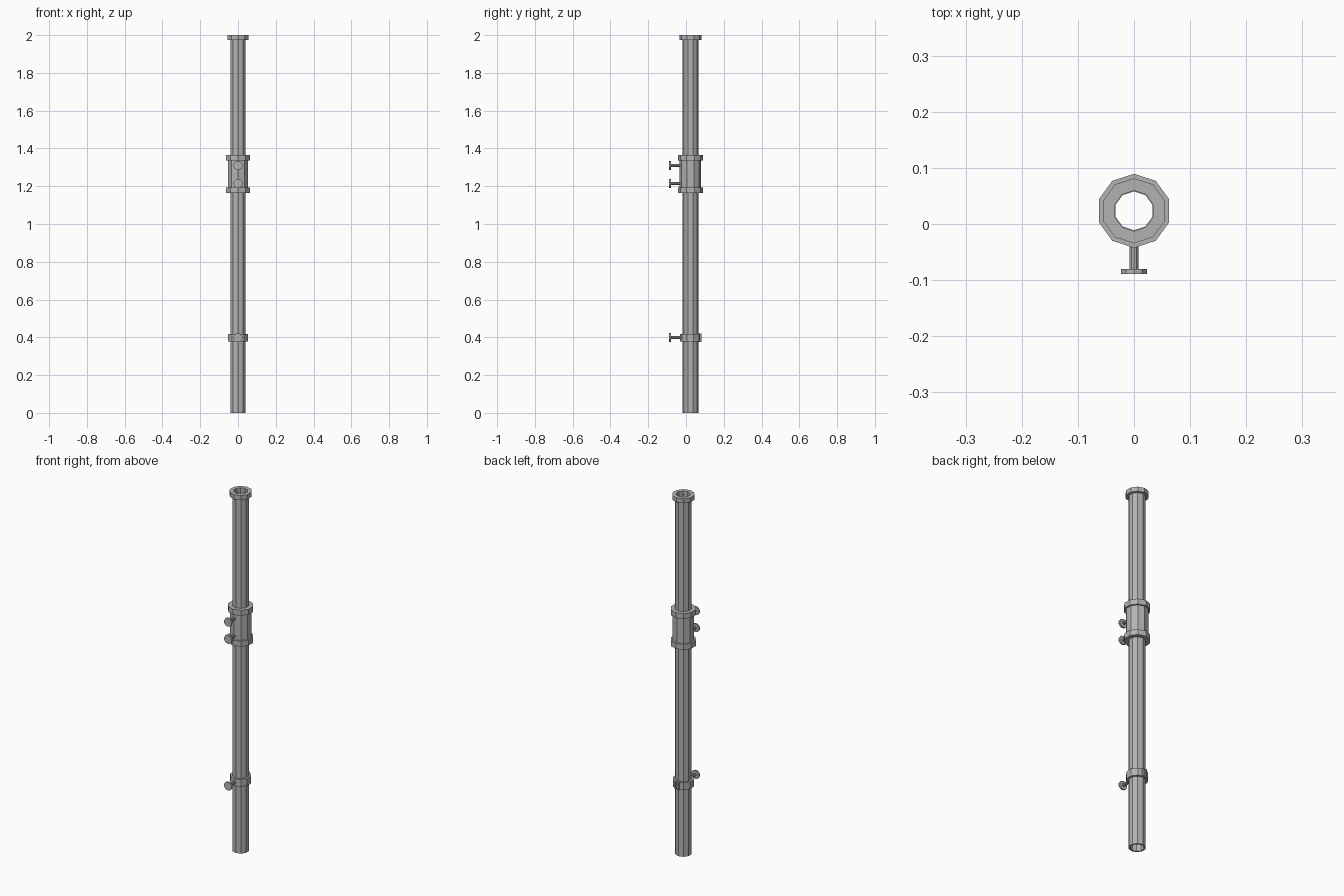
import bpy, bmesh, math
from mathutils import Matrix, Vector

cube = bpy.data.objects.get("Cube")
if cube:
    bpy.data.objects.remove(cube, do_unlink=True)

AXIS_Y = 0.0235   # pipe axis
SIDES = 10

metal = bpy.data.materials.new("grey metal")
metal.use_nodes = True
colour = (0.45, 0.45, 0.45, 1)
metal.diffuse_color = colour
metal.node_tree.nodes["Principled BSDF"].inputs["Base Color"].default_value = colour


def finish(name, bm):
    bmesh.ops.recalc_face_normals(bm, faces=bm.faces)
    mesh = bpy.data.meshes.new(name)
    bm.to_mesh(mesh)
    bm.free()
    mesh.materials.append(metal)
    obj = bpy.data.objects.new(name, mesh)
    bpy.context.scene.collection.objects.link(obj)
    return obj


def tube(name, z0, z1, outer, inner):
    """Hollow ten-sided tube around the pipe axis, one corner facing back."""
    bm = bmesh.new()
    profile = [(outer, z0), (outer, z1), (inner, z1), (inner, z0)]
    rings = []
    for i in range(SIDES):
        a = math.pi / 2 + math.tau * i / SIDES
        rings.append([bm.verts.new((r * math.cos(a), AXIS_Y + r * math.sin(a), z))
                      for r, z in profile])
    for i in range(SIDES):
        p, q = rings[i], rings[(i + 1) % SIDES]
        for j in range(4):
            k = (j + 1) % 4
            bm.faces.new((p[j], q[j], q[k], p[k]))
    return finish(name, bm)


def thumb_screw(name, z):
    """Stem with a flat round head, pointing to the front."""
    bm = bmesh.new()
    for y0, y1, r in ((-0.082, -0.025, 0.008), (-0.0893, -0.08, 0.024)):
        place = Matrix.Translation((0, (y0 + y1) / 2, z)) @ Matrix.Rotation(math.pi / 2, 4, 'X')
        bmesh.ops.create_cone(bm, cap_ends=True, segments=SIDES, radius1=r, radius2=r,
                              depth=y1 - y0, matrix=place)
    return finish(name, bm)


def block(name, centre, size):
    bm = bmesh.new()
    bmesh.ops.create_cube(bm, size=1, matrix=Matrix.Translation(centre) @ Matrix.Diagonal((*size, 1)))
    return finish(name, bm)


# Main pipe and top rim
tube("pipe", 0, 1.98, 0.043, 0.0345)
tube("top_rim", 1.975, 2, 0.058, 0.036)

# Coupling sleeve with a collar at each end
tube("sleeve", 1.17, 1.36, 0.057, 0.042)
tube("upper_collar", 1.335, 1.365, 0.066, 0.042)
tube("lower_collar", 1.163, 1.193, 0.066, 0.042)

# Lower clamp ring with a pair of tabs at the back
tube("clamp_ring", 0.378, 0.418, 0.055, 0.042)
for side, x in (("left", 0.009), ("right", -0.009)):
    block("clamp_tab_" + side, Vector((x, 0.074, 0.398)), (0.006, 0.018, 0.044))

# Thumb screws
thumb_screw("upper_screw", 1.31)
thumb_screw("middle_screw", 1.215)
thumb_screw("clamp_screw", 0.398)
